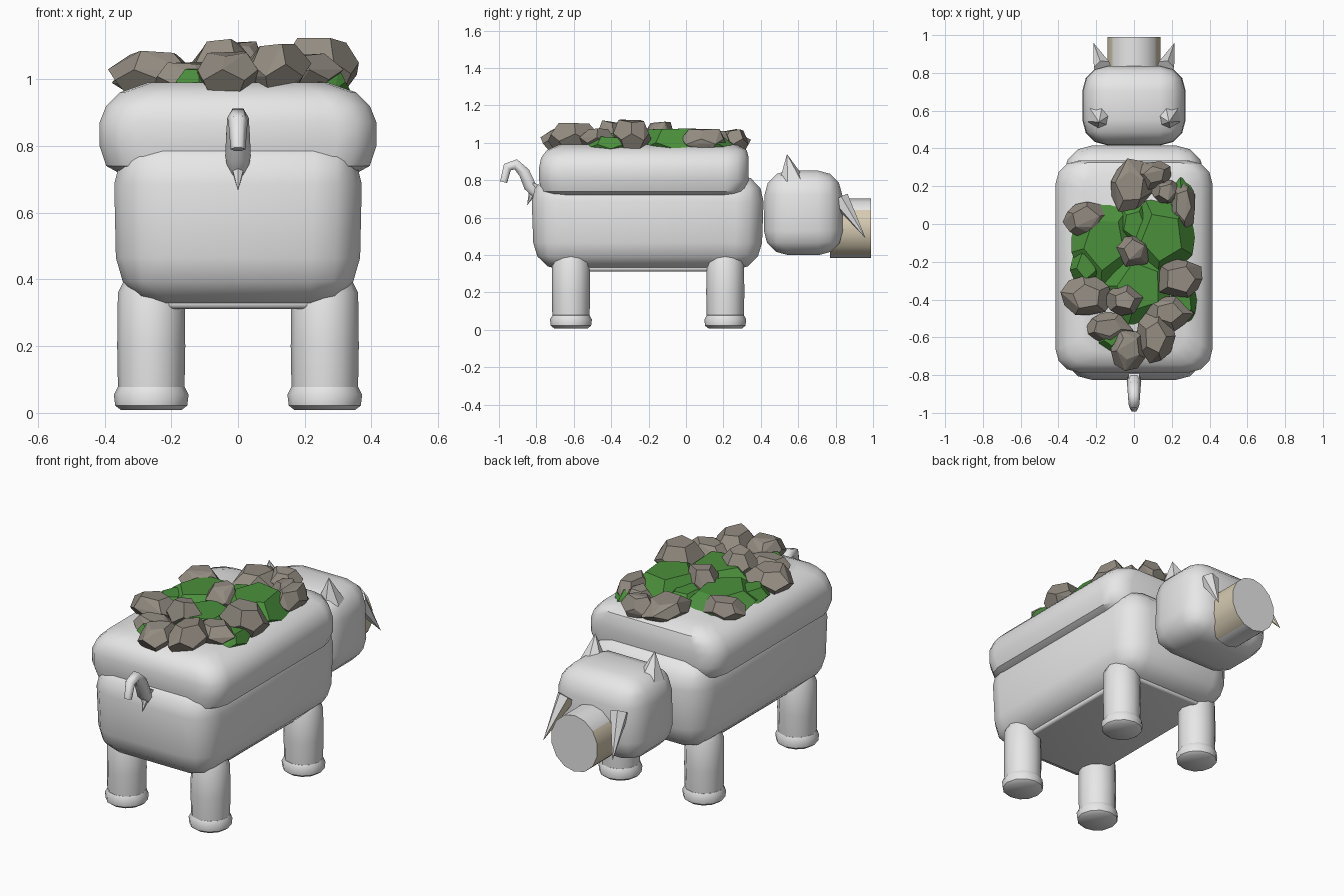
import bpy, bmesh, math, random
from mathutils import Vector

if "Cube" in bpy.data.objects:
    bpy.data.objects.remove(bpy.data.objects["Cube"])

random.seed(4)


def material(name, rgb):
    m = bpy.data.materials.new(name)
    m.diffuse_color = (*rgb, 1)
    m.use_nodes = True
    m.node_tree.nodes["Principled BSDF"].inputs["Base Color"].default_value = m.diffuse_color
    return m


GREY = material("light grey hide", (0.8, 0.8, 0.8))
STONE = material("taupe stone", (0.29, 0.26, 0.22))
MOSS = material("moss green", (0.07, 0.28, 0.045))
TAN = material("pale tan", (0.68, 0.60, 0.45))


def finish(bm, name, mat, smooth=None):
    bmesh.ops.recalc_face_normals(bm, faces=bm.faces)
    me = bpy.data.meshes.new(name)
    bm.to_mesh(me)
    bm.free()
    me.materials.append(mat)
    ob = bpy.data.objects.new(name, me)
    bpy.context.collection.objects.link(ob)
    if smooth:
        bpy.ops.object.select_all(action='DESELECT')
        ob.select_set(True)
        bpy.context.view_layer.objects.active = ob
        bpy.ops.object.shade_smooth_by_angle(angle=math.radians(smooth))
    return ob


def rounded_box(name, lo, hi, bevel, top=(1, 1), bottom=(1, 1)):
    """Bevelled box between two corners, with optional tapered ends."""
    lo, hi = Vector(lo), Vector(hi)
    mid, size = (lo + hi) / 2, hi - lo
    bm = bmesh.new()
    bmesh.ops.create_cube(bm, size=1)
    for v in bm.verts:
        t = top if v.co.z > 0 else bottom
        v.co = mid + Vector((v.co.x * size.x * t[0], v.co.y * size.y * t[1], v.co.z * size.z))
    bmesh.ops.bevel(bm, geom=bm.edges[:], offset=bevel, segments=3, profile=0.5, affect='EDGES')
    return finish(bm, name, GREY, 40)


def loft(name, rings):
    """Skin over stacked rings of equal point count, capped at both ends."""
    bm = bmesh.new()
    rings = [[bm.verts.new(p) for p in ring] for ring in rings]
    n = len(rings[0])
    for a, b in zip(rings, rings[1:]):
        for i in range(n):
            j = (i + 1) % n
            bm.faces.new((a[i], a[j], b[j], b[i]))
    bm.faces.new(rings[0])
    bm.faces.new(rings[-1])
    return finish(bm, name, GREY, 40)


def circle(x, y, r, z, sides=12):
    return [(x + r * math.cos(2 * math.pi * i / sides),
             y + r * math.sin(2 * math.pi * i / sides), z) for i in range(sides)]


def rounded_rect(hx, y0, y1, r, z):
    corners = [(hx - r, y1 - r, 0), (r - hx, y1 - r, 90), (r - hx, y0 + r, 180), (hx - r, y0 + r, 270)]
    return [(cx + r * math.cos(math.radians(a + s * 30)),
             cy + r * math.sin(math.radians(a + s * 30)), z)
            for cx, cy, a in corners for s in range(4)]


def spike(name, base, tip, radius, sides=6):
    """Cone from a base point to a tip."""
    base, tip = Vector(base), Vector(tip)
    d = tip - base
    bm = bmesh.new()
    bmesh.ops.create_cone(bm, cap_ends=True, segments=sides, radius1=radius,
                          radius2=0, depth=d.length)
    q = d.to_track_quat('Z', 'Y')
    for v in bm.verts:
        v.co = q @ v.co + (base + tip) / 2
    return finish(bm, name, GREY)


def boulder(name, centre, size, mat, jitter=0.18):
    """Irregular dodecahedron with broad flat faces."""
    src = bmesh.new()
    bmesh.ops.create_icosphere(src, subdivisions=1, radius=1)
    points = [f.calc_center_median().normalized() for f in src.faces]
    src.free()
    turn = random.uniform(0, math.pi * 2)
    bm = bmesh.new()
    for p in points:
        p = p * random.uniform(1 - jitter, 1 + jitter * 0.4)
        x = p.x * math.cos(turn) - p.y * math.sin(turn)
        y = p.x * math.sin(turn) + p.y * math.cos(turn)
        bm.verts.new((centre[0] + x * size[0], centre[1] + y * size[1], centre[2] + p.z * size[2]))
    bmesh.ops.convex_hull(bm, input=bm.verts[:])
    loose = [v for v in bm.verts if not v.link_faces]
    bmesh.ops.delete(bm, geom=loose, context='VERTS')
    bmesh.ops.dissolve_limit(bm, angle_limit=math.radians(14), verts=bm.verts[:], edges=bm.edges[:])
    return finish(bm, name, mat)


# Trunk, overhanging domed back shell and head
rounded_box("body", (-0.374, -0.83, 0.32), (0.374, 0.42, 0.83), 0.145, bottom=(0.97, 0.97))
loft("back_shell", [rounded_rect(*s) for s in [
    (0.35, -0.74, 0.30, 0.10, 0.715), (0.395, -0.775, 0.325, 0.12, 0.74),
    (0.415, -0.785, 0.335, 0.12, 0.80), (0.415, -0.785, 0.335, 0.12, 0.87),
    (0.395, -0.775, 0.335, 0.12, 0.92), (0.355, -0.745, 0.325, 0.11, 0.96),
    (0.27, -0.68, 0.27, 0.10, 0.99)]])
rounded_box("head", (-0.275, 0.415, 0.40), (0.275, 0.84, 0.852), 0.13, top=(0.97, 0.97))
rounded_box("belly_plate", (-0.27, -0.70, 0.312), (0.27, 0.29, 0.36), 0.015)

# Legs with flared feet
for side, sx in (("left", -1), ("right", 1)):
    for end, y in (("hind", -0.615), ("fore", 0.21)):
        loft(f"{end}_{side}_leg", [circle(sx * 0.26, y, r, z) for r, z in
             [(0.098, 0.06), (0.100, 0.09), (0.102, 0.2), (0.100, 0.36), (0.08, 0.40)]])
        loft(f"{end}_{side}_foot", [circle(sx * 0.26, y, r, z) for r, z in
             [(0.09, 0.008), (0.108, 0.022), (0.112, 0.055), (0.10, 0.078), (0.07, 0.085)]])

# Snout: a short tube along y with tan sides
bm = bmesh.new()
bmesh.ops.create_cone(bm, cap_ends=True, segments=14, radius1=0.145, radius2=0.145, depth=0.22)
for v in bm.verts:
    v.co = Vector((v.co.x, 0.88 + v.co.z, 0.543 + v.co.y * 1.09))
snout = finish(bm, "snout", GREY, 40)
snout.data.materials.append(TAN)
for p in snout.data.polygons:
    if abs(p.normal.x) > 0.5 and p.normal.z < 0.6:
        p.material_index = 1

# Ears, and tusks with tan inner faces
for side, sx in (("left", -1), ("right", 1)):
    spike(f"{side}_ear", (sx * 0.18, 0.565, 0.80), (sx * 0.185, 0.54, 0.94), 0.07)
    tusk = spike(f"{side}_tusk", (sx * 0.165, 0.825, 0.70), (sx * 0.215, 0.96, 0.49), 0.05)
    tusk.data.materials.append(TAN)
    for p in tusk.data.polygons:
        if p.normal.x * sx < -0.5:
            p.material_index = 1

# Curled tail
curve = bpy.data.curves.new("tail", 'CURVE')
curve.dimensions = '3D'
curve.bevel_depth = 0.032
curve.bevel_resolution = 1
curve.use_fill_caps = True
path = [(-0.79, 0.72, 0.9), (-0.835, 0.77, 1.2), (-0.865, 0.84, 1.1), (-0.91, 0.885, 1),
        (-0.955, 0.87, 0.9), (-0.975, 0.79, 0.7)]
line = curve.splines.new('POLY')
line.points.add(len(path) - 1)
for pt, (y, z, r) in zip(line.points, path):
    pt.co = (0, y, z, 1)
    pt.radius = r
curve.materials.append(GREY)
bpy.context.collection.objects.link(bpy.data.objects.new("tail", curve))
spike("tail_root", (0, -0.80, 0.78), (0, -0.85, 0.665), 0.035)

# Moss mounds on the back
for i, (x, y, rx, ry, top) in enumerate([(-0.16, -0.10, 0.19, 0.24, 1.05),
                                         (0.15, -0.07, 0.19, 0.22, 1.085),
                                         (0.03, -0.33, 0.20, 0.23, 1.055),
                                         (0.25, 0.13, 0.07, 0.12, 1.04),
                                         (0.26, -0.41, 0.08, 0.13, 1.03),
                                         (-0.12, -0.60, 0.07, 0.08, 1.03),
                                         (-0.25, -0.22, 0.09, 0.12, 1.03),
                                         (0.0, 0.0, 0.10, 0.12, 1.035)]):
    boulder(f"moss_{i + 1}", (x, y, 0.98), (rx, ry, top - 0.965), MOSS, 0.08)

# Boulders: x, y, half-width, half-depth, top height
ROCKS = [(-0.02, 0.20, 0.12, 0.14, 1.07), (-0.26, 0.03, 0.12, 0.10, 1.07),
         (0.11, 0.26, 0.09, 0.08, 1.08), (0.26, 0.10, 0.07, 0.13, 1.08),
         (0.17, 0.17, 0.08, 0.07, 1.07),
         (0.00, -0.14, 0.09, 0.09, 1.12), (-0.25, -0.38, 0.13, 0.11, 1.09),
         (0.25, -0.29, 0.13, 0.11, 1.13), (0.18, -0.47, 0.13, 0.10, 1.09),
         (-0.05, -0.40, 0.10, 0.08, 1.13), (-0.14, -0.55, 0.13, 0.08, 1.06),
         (-0.03, -0.66, 0.10, 0.11, 1.09), (0.11, -0.60, 0.10, 0.14, 1.12)]
for i, (x, y, rx, ry, top) in enumerate(ROCKS):
    half = (top - 0.935) / 2
    boulder(f"rock_{i + 1}", (x, y, top - half), (rx * 1.05, ry * 1.05, half * 1.1), STONE)
